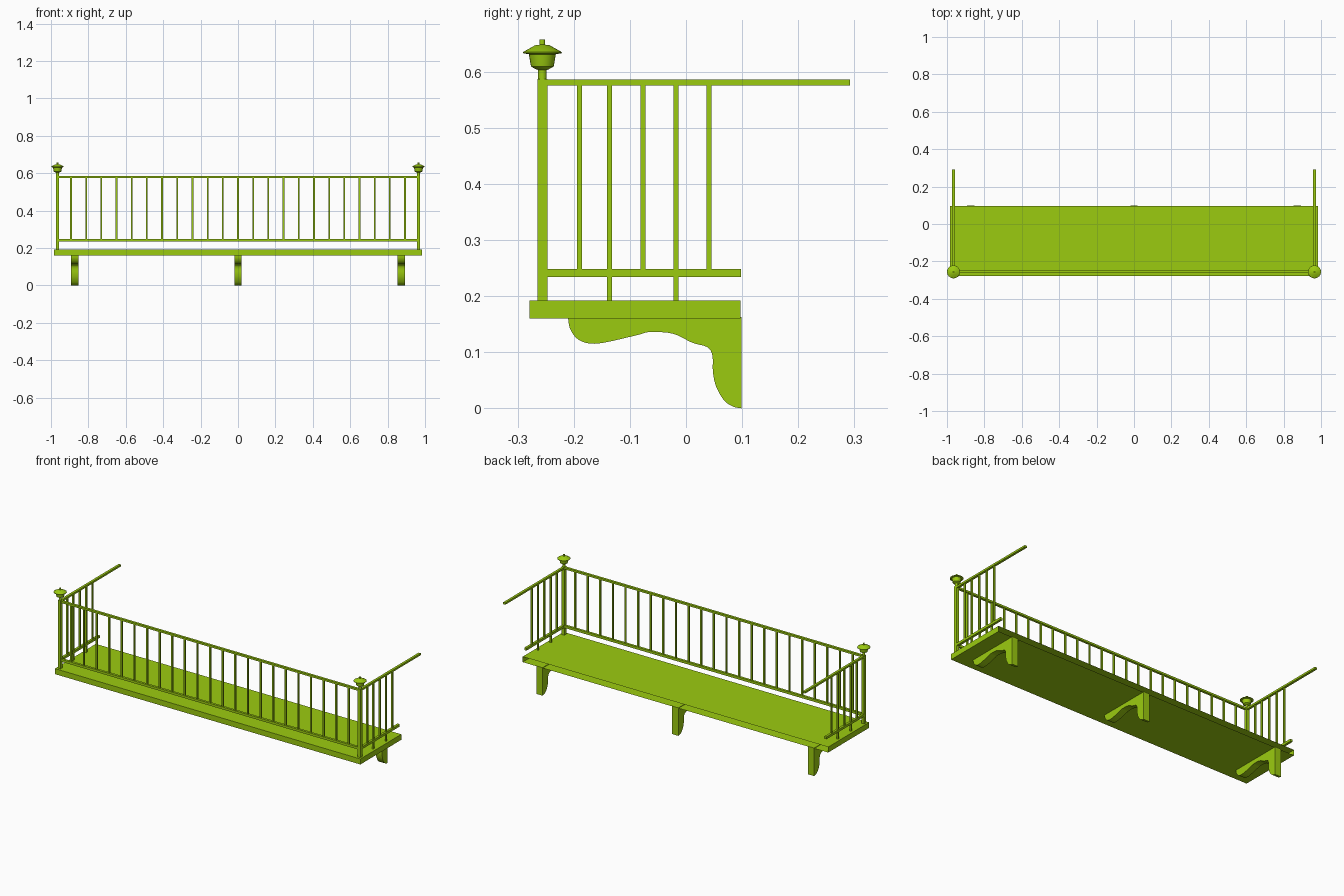
import bpy, bmesh, math
from mathutils import Vector

if "Cube" in bpy.data.objects:
    bpy.data.objects.remove(bpy.data.objects["Cube"])

mat = bpy.data.materials.new("lime_paint")
mat.diffuse_color = (0.33, 0.6, 0.005, 1)
mat.use_nodes = True
mat.node_tree.nodes["Principled BSDF"].inputs["Base Color"].default_value = mat.diffuse_color

POST_X, POST_Y = 0.965, -0.256
DECK_Z0, DECK_Z1 = 0.16, 0.192
LOW0, LOW1, TOP0, TOP1 = 0.234, 0.248, 0.575, 0.586


def finish(name, bm, smooth=False):
    bmesh.ops.recalc_face_normals(bm, faces=bm.faces)
    me = bpy.data.meshes.new(name)
    bm.to_mesh(me)
    bm.free()
    me.materials.append(mat)
    ob = bpy.data.objects.new(name, me)
    bpy.context.collection.objects.link(ob)
    if smooth:
        bpy.ops.object.select_all(action='DESELECT')
        ob.select_set(True)
        bpy.context.view_layer.objects.active = ob
        bpy.ops.object.shade_smooth_by_angle(angle=math.radians(35))
    return ob


def add_box(bm, x0, x1, y0, y1, z0, z1):
    verts = bmesh.ops.create_cube(bm, size=1)["verts"]
    for v in verts:
        v.co = Vector(((x0 + x1) / 2 + v.co.x * (x1 - x0),
                       (y0 + y1) / 2 + v.co.y * (y1 - y0),
                       (z0 + z1) / 2 + v.co.z * (z1 - z0)))


def box(name, *dims):
    bm = bmesh.new()
    add_box(bm, *dims)
    return finish(name, bm)


def bars(name, spots, half=0.0045):
    """Square uprights; each spot is x, y, z0, z1."""
    bm = bmesh.new()
    for x, y, z0, z1 in spots:
        add_box(bm, x - half, x + half, y - half, y + half, z0, z1)
    return finish(name, bm)


def catmull(pts, steps=4):
    p = [Vector(q) for q in pts]
    p = [p[0]] + p + [p[-1]]
    out = []
    for a, b, c, d in zip(p, p[1:], p[2:], p[3:]):
        for i in range(steps):
            t = i / steps
            out.append(0.5 * (2 * b + (c - a) * t + (2 * a - 5 * b + 4 * c - d) * t**2
                              + (3 * b - a - 3 * c + d) * t**3))
    return out + [p[-1]]


# Deck: hollow box, open towards the wall
bm = bmesh.new()
add_box(bm, -0.983, 0.983, -0.279, 0.097, DECK_Z0, DECK_Z1)
bm.normal_update()
bmesh.ops.delete(bm, geom=[f for f in bm.faces if f.normal.y > 0.9], context='FACES_ONLY')
finish("deck", bm)

# Scrolled wall brackets
under = catmull([(-0.210, 0.16), (-0.207, 0.143), (-0.195, 0.125), (-0.175, 0.116),
                 (-0.146, 0.117), (-0.085, 0.131), (-0.064, 0.136), (-0.023, 0.133),
                 (0.011, 0.117), (0.038, 0.109), (0.047, 0.094), (0.048, 0.064),
                 (0.054, 0.038), (0.068, 0.014), (0.084, 0.003), (0.099, 0.0)])
outline = [(-0.210, 0.163)] + [tuple(p) for p in under] + [(0.099, 0.163)]
for label, cx in (("left", -0.874), ("middle", 0), ("right", 0.874)):
    bm = bmesh.new()
    face = bm.faces.new([bm.verts.new((cx - 0.02, y, z)) for y, z in outline])
    ext = bmesh.ops.extrude_face_region(bm, geom=[face])["geom"]
    bmesh.ops.translate(bm, vec=(0.04, 0, 0),
                        verts=[g for g in ext if isinstance(g, bmesh.types.BMVert)])
    finish(label + "_bracket", bm, True)

# Front railing
ends = POST_X - 0.009
box("front_top_rail", -ends, ends, POST_Y - 0.007, POST_Y + 0.007, TOP0, TOP1)
box("front_lower_rail", -ends, ends, POST_Y - 0.007, POST_Y + 0.007, LOW0, LOW1)
bars("front_balusters", [(-0.893 + i * 1.786 / 22, POST_Y, LOW1, TOP0) for i in range(23)])

# Finial profile: radius, height
profile = [(0, 0.586), (0.0075, 0.586), (0.0075, 0.603), (0.011, 0.604), (0.020, 0.609),
           (0.0215, 0.616), (0.024, 0.631), (0.0348, 0.633), (0.0345, 0.635),
           (0.013, 0.647), (0.005, 0.648), (0.005, 0.657), (0, 0.657)]

for label, s in (("left", -1), ("right", 1)):
    x = s * POST_X
    # Corner post and turned finial
    box(label + "_post", x - 0.009, x + 0.009, POST_Y - 0.009, POST_Y + 0.009, DECK_Z1, 0.587)
    bm = bmesh.new()
    vs = [bm.verts.new((x + r, POST_Y, z)) for r, z in profile]
    es = [bm.edges.new(e) for e in zip(vs, vs[1:])]
    bmesh.ops.spin(bm, geom=vs + es, cent=(x, POST_Y, 0), axis=(0, 0, 1),
                   angle=math.tau, steps=24)
    bmesh.ops.remove_doubles(bm, verts=bm.verts, dist=1e-5)
    finish(label + "_finial", bm, True)

    # Side railing, top rail running on past the deck
    box(label + "_top_rail", x - 0.007, x + 0.007, POST_Y + 0.009, 0.292, TOP0, TOP1)
    box(label + "_lower_rail", x - 0.007, x + 0.007, POST_Y + 0.009, 0.098, LOW0, LOW1)
    ys = (-0.190, -0.136, -0.077, -0.018, 0.041)
    bars(label + "_balusters", [(x, y, LOW1, TOP0) for y in ys])
    bars(label + "_rail_feet", [(x, y, DECK_Z1, LOW0) for y in (ys[1], ys[3])])
